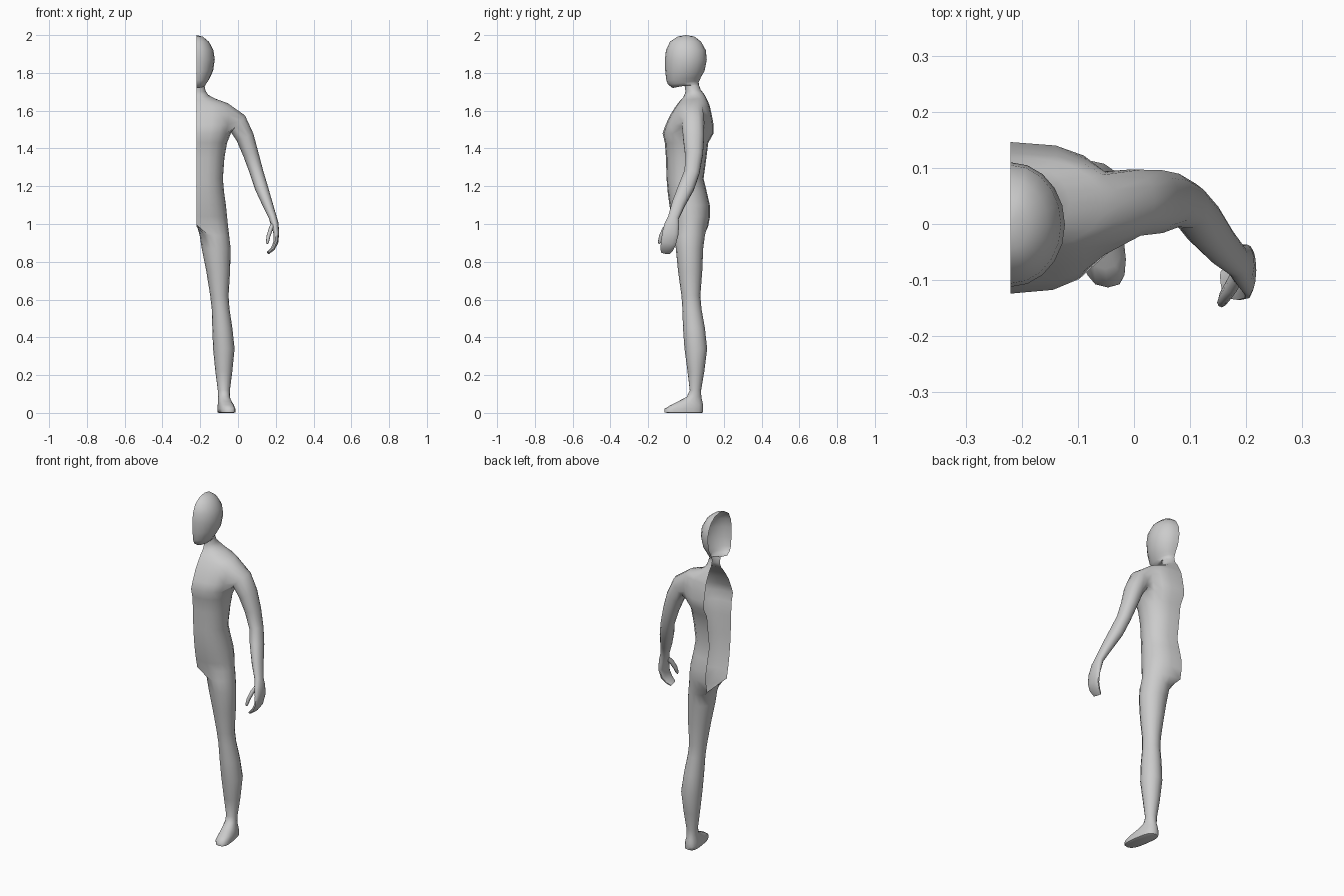
import bpy, bmesh, math
from mathutils import Vector

if "Cube" in bpy.data.objects:
    bpy.data.objects.remove(bpy.data.objects["Cube"])

CUT = -0.22          # open centre plane of the half figure
COLS = 10            # strips across the half torso

skin = bpy.data.materials.new("plain_grey")
skin.diffuse_color = (0.6, 0.6, 0.6, 1)
skin.use_nodes = True
skin.node_tree.nodes["Principled BSDF"].inputs["Base Color"].default_value = skin.diffuse_color

bm = bmesh.new()


def spow(v, e):
    return math.copysign(abs(v) ** e, v)


def bridge(mesh, a, b, closed=True):
    n = len(a)
    for i in range(n if closed else n - 1):
        j = (i + 1) % n
        mesh.faces.new((a[i], a[j], b[j], b[i]))


def tube_ring(mesh, c, d, ru, rv, angles):
    """Oval ring across direction d; ru is the fore-aft radius."""
    d = Vector(d).normalized()
    u = Vector((0, 1, 0))
    u = (u - d * d.dot(u)).normalized()
    v = d.cross(u)
    return [mesh.verts.new(Vector(c) + u * ru * math.cos(t) + v * rv * math.sin(t))
            for t in angles]


def loft_tube(mesh, rings, angles, start=None):
    """Rings of (x, y, z, fore-aft radius, side radius), capped at the end."""
    pts = [Vector(r[:3]) for r in rings]
    prev = start
    for i, r in enumerate(rings):
        d = pts[min(i + 1, len(pts) - 1)] - pts[max(i - 1, 0)]
        if i == 0 and start:
            d = Vector((0.77, 0, -0.64))
        ring = tube_ring(mesh, pts[i], d, r[3], r[4], angles)
        if prev:
            bridge(mesh, prev, ring)
        prev = ring
    mesh.faces.new(prev)


def finish(mesh, name):
    bmesh.ops.remove_doubles(mesh, verts=mesh.verts, dist=0.0005)
    bmesh.ops.recalc_face_normals(mesh, faces=mesh.faces)
    me = bpy.data.meshes.new(name)
    mesh.to_mesh(me)
    mesh.free()
    me.materials.append(skin)
    ob = bpy.data.objects.new(name, me)
    bpy.context.collection.objects.link(ob)
    bpy.context.view_layer.objects.active = ob
    ob.select_set(True)
    bpy.ops.object.shade_smooth_by_angle(angle=math.radians(60))
    ob.select_set(False)


# Head, neck and torso: z front, z back, half width, y front, y back
head = [
    (2.0, 2.0, 0, 0, 0), (1.992, 1.992, .033, -.045, .045),
    (1.965, 1.965, .066, -.085, .08), (1.92, 1.92, .09, -.106, .105),
    (1.87, 1.87, .097, -.112, .11), (1.81, 1.81, .088, -.11, .098),
    (1.76, 1.775, .068, -.104, .078), (1.738, 1.76, .056, -.095, .072),
    (1.72, 1.75, .047, -.07, .067), (1.735, 1.735, .043, -.008, .069),
    (1.70, 1.71, .048, -.002, .078)]
torso = [
    (1.67, 1.69, .065, -.015, .095), (1.655, 1.667, .105, -.03, .107),
    (1.635, 1.645, .165, -.045, .118), (1.615, 1.625, .193, -.06, .126),
    (1.575, 1.575, .2, -.085, .137), (1.525, 1.525, .195, -.108, .146),
    (1.48, 1.48, .182, -.124, .146), (1.43, 1.43, .162, -.112, .118),
    (1.35, 1.35, .148, -.106, .108), (1.24, 1.24, .14, -.103, .093),
    (1.17, 1.17, .146, -.097, .11), (1.10, 1.10, .156, -.088, .126),
    (1.04, 1.04, .162, -.076, .127), (.995, .985, .167, -.066, .117)]
rows = []
for k, (zf, zb, w, yf, yb) in enumerate(head + torso):
    e = 1.0 if k < len(head) else 0.75
    row = []
    for i in range(COLS + 1):
        t = math.pi * (i / COLS - 0.5)
        s = math.sin(t)
        row.append(bm.verts.new((CUT + w * max(math.cos(t), 0) ** e,
                                 (yf + yb) / 2 + (yb - yf) / 2 * s,
                                 (zf + zb) / 2 + (zb - zf) / 2 * s)))
    rows.append(row)

# Skin the rows, leaving a hole for the arm
top, bottom = len(head) + 3, len(head) + 6
c0, c1 = 3, 7
for r in range(len(rows) - 1):
    for c in range(COLS):
        if top <= r < bottom and c0 <= c < c1:
            continue
        a, b = rows[r], rows[r + 1]
        bm.faces.new((a[c], a[c + 1], b[c + 1], b[c]))

# Arm and palm grow from the hole border
border = ([(top, c) for c in range(c0, c1)] + [(r, c1) for r in range(top, bottom)]
          + [(bottom, c) for c in range(c1, c0, -1)]
          + [(r, c0) for r in range(bottom, top, -1)])
angles = [math.atan2((top + bottom) / 2 - r, (c - (c0 + c1) / 2) * 0.75) for r, c in border]
arm = [
    (.0, .038, 1.53, .062, .058), (.037, .04, 1.46, .059, .048),
    (.068, .042, 1.37, .05, .041), (.098, .032, 1.275, .042, .036),
    (.123, .002, 1.195, .044, .035), (.155, -.038, 1.11, .037, .028),
    (.184, -.066, 1.035, .03, .021), (.194, -.074, 1.0, .04, .021),
    (.203, -.083, .95, .046, .015), (.2, -.093, .9, .042, .013),
    (.183, -.102, .868, .036, .011), (.16, -.108, .848, .026, .008)]
loft_tube(bm, arm, angles, [rows[r][c] for r, c in border])

# Leg and foot: z, x inner, x outer, y front, y back, squareness, outward splay
leg = [
    (.94, -.203, -.047, -.06, .1, 1, 0), (.87, -.192, -.039, -.054, .091, 1, 0),
    (.75, -.168, -.042, -.042, .086, 1, 0), (.62, -.147, -.05, -.024, .076, 1, 0),
    (.55, -.139, -.045, -.019, .082, 1, 0), (.45, -.136, -.03, -.016, .1, 1, 0),
    (.34, -.132, -.018, -.008, .112, 1, 0), (.22, -.12, -.03, .008, .097, 1, 0),
    (.12, -.107, -.043, .02, .08, 1, 0), (.085, -.105, -.043, .004, .081, 1, .05),
    (.062, -.105, -.035, -.04, .086, .9, .12), (.042, -.104, -.025, -.08, .09, .8, .15),
    (.022, -.104, -.02, -.113, .091, .7, .15), (.003, -.102, -.02, -.113, .089, .7, .15),
    (0, -.096, -.027, -.1, .082, .7, .15)]
INNER = 5
last = rows[-1]
front, back = last[0].co, last[-1].co
crotch = []
for i in range(1, INNER + 1):
    p = back.lerp(front, i / (INNER + 1))
    crotch.append(bm.verts.new((CUT + .004, p.y, p.z - .003)))
prev = last + crotch
n = len(prev)
start = -math.pi * COLS / n
for z, xi, xo, yf, yb, e, splay in leg:
    ring = []
    for i in range(n):
        t = start + 2 * math.pi * i / n
        y = (yb - yf) / 2 * spow(math.sin(t), e)
        x = (xi + xo) / 2 + (xo - xi) / 2 * spow(math.cos(t), e)
        ring.append(bm.verts.new((x - splay * y, (yf + yb) / 2 + y, z)))
    bridge(bm, prev, ring)
    prev = ring
bm.faces.new(prev)
finish(bm, "half_body")

# Thumb
tb = bmesh.new()
loft_tube(tb, [(.188, -.085, 1.005, .014, .012), (.173, -.112, .972, .015, .011),
               (.161, -.13, .935, .013, .01), (.156, -.14, .905, .009, .008),
               (.155, -.142, .895, .004, .004)],
          [2 * math.pi * i / 8 for i in range(8)])
finish(tb, "thumb")
